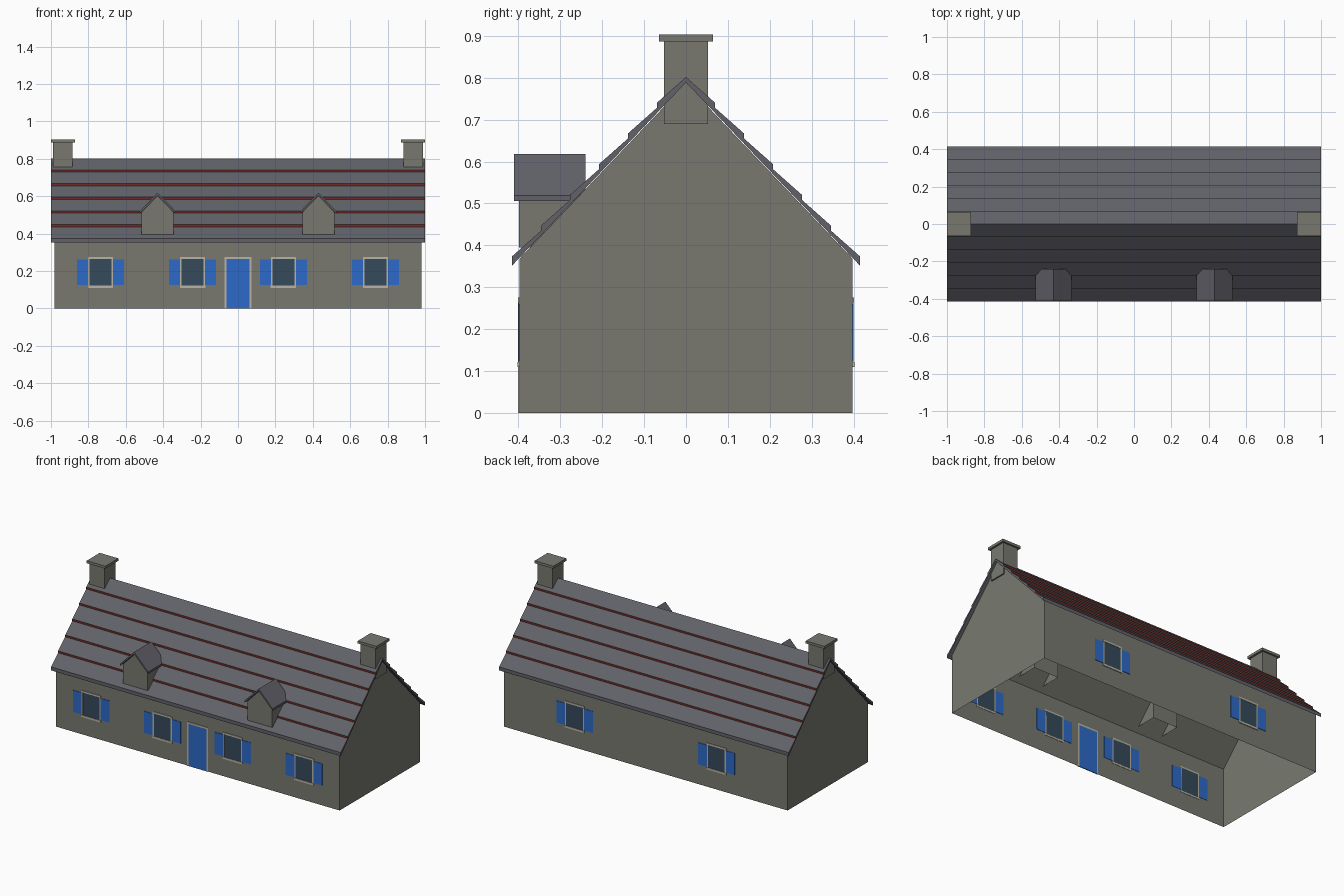
import bpy, bmesh

if "Cube" in bpy.data.objects:
    bpy.data.objects.remove(bpy.data.objects["Cube"])


def mat(name, r, g, b):
    def lin(c):
        c /= 255
        return c / 12.92 if c <= 0.04045 else ((c + 0.055) / 1.055) ** 2.4
    m = bpy.data.materials.new(name)
    m.diffuse_color = (lin(r), lin(g), lin(b), 1)
    m.use_nodes = True
    m.node_tree.nodes["Principled BSDF"].inputs["Base Color"].default_value = m.diffuse_color
    return m


STONE = mat("stone", 120, 121, 112)
SLATE = mat("slate", 97, 97, 105)
RED = mat("dark red edge", 112, 44, 38)
BLUE = mat("blue paint", 45, 106, 200)
TRIM = mat("pale trim", 184, 179, 164)
GLASS = mat("dark glass", 53, 74, 91)


def finish(name, bm, mats):
    bmesh.ops.recalc_face_normals(bm, faces=bm.faces)
    me = bpy.data.meshes.new(name)
    bm.to_mesh(me)
    bm.free()
    for m in mats:
        me.materials.append(m)
    ob = bpy.data.objects.new(name, me)
    bpy.context.collection.objects.link(ob)
    return ob


def prism(name, prof, axis, a, b, mats, skip=(), second=()):
    """Extrude a (u, z) profile along x or y; skip leaves sides open,
    second lists the sides that get the second material."""
    bm = bmesh.new()

    def v(u, z, t):
        return bm.verts.new((t, u, z) if axis == "x" else (u, t, z))
    A = [v(u, z, a) for u, z in prof]
    B = [v(u, z, b) for u, z in prof]
    n = len(prof)
    for i in range(n):
        if i not in skip:
            j = (i + 1) % n
            f = bm.faces.new((A[i], A[j], B[j], B[i]))
            f.material_index = int(i in second)
    bm.faces.new(A)
    bm.faces.new(B[::-1])
    return finish(name, bm, mats)


def box(name, x0, x1, y0, y1, z0, z1, m):
    return prism(name, [(x0, z0), (x1, z0), (x1, z1), (x0, z1)], "y", y0, y1, [m])


# Walls: gabled shell, open underneath
W = 0.397
prism("walls", [(-W, 0), (W, 0), (W, 0.369), (0, 0.786), (-W, 0.369)],
      "x", -0.98, 0.98, [STONE], skip=(0,))

# Roof: six lapped slate rows on each slope, with red lower edges
ROWS, HALF, TOP, SLOPE, LAP = 6, 0.415, 0.802, 1.06, 0.012
side = []
for k in range(1, ROWS + 1):
    y = HALF * k / ROWS
    z = TOP - SLOPE * y
    side += [(y, z + LAP), (y, z)]
side[-1] = (HALF, 0.352)
left = [(-y, z) for y, z in reversed(side)]
profile = left + [(0, TOP)] + side + [(0, 0.789)]
red = [i for i in range(len(profile) - 1)
       if profile[i][0] == profile[i + 1][0] and abs(profile[i][0]) < HALF - 0.01]
prism("roof", profile, "x", -1, 1, [SLATE, RED], second=red)

for s, tag in ((-1, "left"), (1, "right")):
    # Chimney with cap
    c = s * 0.936
    box(tag + "_chimney", c - 0.052, c + 0.052, -0.053, 0.053, 0.69, 0.887, STONE)
    box(tag + "_chimney_cap", c - 0.064, c + 0.064, -0.064, 0.064, 0.887, 0.903, STONE)
    # Dormer with open base and small pitched roof
    c = s * 0.43
    prism(tag + "_dormer", [(c - 0.085, 0.395), (c + 0.085, 0.395), (c + 0.085, 0.515),
                            (c, 0.602), (c - 0.085, 0.515)],
          "y", -0.399, -0.243, [STONE], skip=(0,))
    prism(tag + "_dormer_roof", [(c - 0.097, 0.506), (c - 0.097, 0.519), (c, 0.618),
                                 (c + 0.097, 0.519), (c + 0.097, 0.506), (c, 0.605)],
          "y", -0.411, -0.24, [SLATE])


def plate(name, x0, x1, z0, z1, depth, f, m):
    """Thin plate on the front (f=-1) or back (f=1) wall."""
    ya, yb = sorted((f * (W - 0.002), f * (W + depth)))
    box(name, x0, x1, ya, yb, z0, z1, m)


def window(name, c, f):
    plate(name + "_glass", c - 0.06, c + 0.06, 0.12, 0.266, 0.002, f, GLASS)
    plate(name + "_lintel", c - 0.067, c + 0.067, 0.264, 0.275, 0.004, f, TRIM)
    plate(name + "_sill", c - 0.068, c + 0.068, 0.11, 0.122, 0.005, f, TRIM)
    for s, tag in ((-1, "left"), (1, "right")):
        def span(a, b):
            return sorted((c + s * a, c + s * b))
        plate(f"{name}_{tag}_jamb", *span(0.058, 0.066), 0.122, 0.264, 0.0035, f, TRIM)
        plate(f"{name}_{tag}_shutter", *span(0.066, 0.126), 0.125, 0.26, 0.003, f, BLUE)


# Windows: four in front, two behind
for i, x in enumerate((-0.735, -0.243, 0.243, 0.735)):
    window(f"front_window_{i + 1}", x, -1)
for i, x in enumerate((-0.49, 0.49)):
    window(f"back_window_{i + 1}", x, 1)

# Door and its frame
plate("door", -0.063, 0.063, 0, 0.265, 0.003, -1, BLUE)
plate("door_lintel", -0.072, 0.072, 0.264, 0.275, 0.004, -1, TRIM)
plate("door_left_jamb", -0.072, -0.062, 0, 0.264, 0.004, -1, TRIM)
plate("door_right_jamb", 0.062, 0.072, 0, 0.264, 0.004, -1, TRIM)
